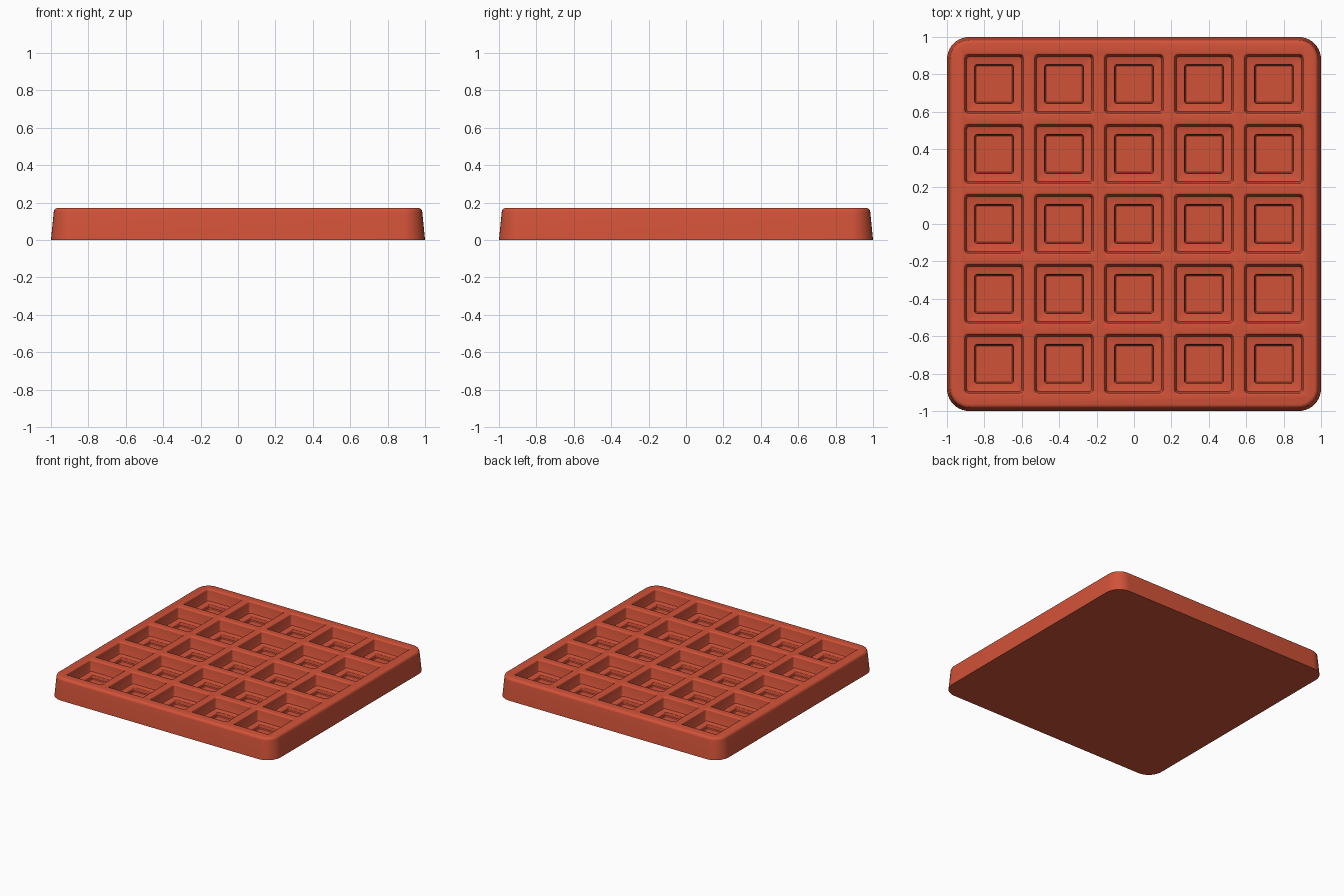
import bpy, bmesh, math

HEIGHT = 0.172
PITCH = 0.374

cube = bpy.data.objects.get("Cube")
if cube:
    bpy.data.objects.remove(cube)

mat = bpy.data.materials.new("terracotta_red")
mat.use_nodes = True
colour = (0.64, 0.085, 0.04, 1)
mat.diffuse_color = colour
mat.node_tree.nodes["Principled BSDF"].inputs["Base Color"].default_value = colour


def rounded_square(half, radius, steps):
    """Outline of a square with rounded corners, counter-clockwise."""
    points = []
    for corner in range(4):
        turn = corner * math.pi / 2
        middle = turn + math.pi / 4
        cx = math.copysign(half - radius, math.cos(middle))
        cy = math.copysign(half - radius, math.sin(middle))
        for i in range(steps + 1):
            a = turn + math.pi / 2 * i / steps
            points.append((cx + radius * math.cos(a), cy + radius * math.sin(a)))
    return points


def loft(bm, rings, steps, x=0, y=0):
    """Closed solid through (half size, corner radius, z) rings, bottom first."""
    loops = [[bm.verts.new((x + px, y + py, z)) for px, py in rounded_square(h, r, steps)]
             for h, r, z in rings]
    bm.faces.new(loops[0][::-1])
    bm.faces.new(loops[-1])
    for low, high in zip(loops, loops[1:]):
        for i in range(len(low)):
            j = (i + 1) % len(low)
            bm.faces.new((low[i], low[j], high[j], high[i]))


def make_object(name, bm):
    mesh = bpy.data.meshes.new(name)
    bm.to_mesh(mesh)
    bm.free()
    mesh.materials.append(mat)
    obj = bpy.data.objects.new(name, mesh)
    bpy.context.collection.objects.link(obj)
    return obj


def fillet(half, radius, z, size, convex):
    """Quarter-round rings: shoulder at the top edge, or flare at a pocket rim."""
    rings = []
    for i in range(5):
        a = math.pi / 2 * i / 4
        shift = size * (1 - math.cos(a))
        shift = -shift if convex else shift
        rings.append((half + shift, radius + shift, z - size + size * math.sin(a)))
    return rings


# Tapered slab with a rounded top edge
bm = bmesh.new()
loft(bm, [(1.0, 0.12, 0)] + fillet(0.985, 0.105, HEIGHT, 0.022, True), 10)
slab = make_object("waffle_slab", bm)

# Stepped pockets: small inner well, ledge, then the wide opening
inner_floor, ledge = 0.05, 0.08
pocket = [(0.096, 0.008, inner_floor), (0.102, 0.012, inner_floor + 0.006)]
pocket += fillet(0.104, 0.014, ledge, 0.006, False)
pocket += [(0.140, 0.012, ledge), (0.147, 0.016, ledge + 0.003), (0.150, 0.018, ledge + 0.010)]
pocket += fillet(0.155, 0.014, HEIGHT, 0.011, False)
pocket += [(0.166, 0.025, HEIGHT + 0.02)]
bm = bmesh.new()
for col in range(-2, 3):
    for row in range(-2, 3):
        loft(bm, pocket, 4, col * PITCH, row * PITCH)
cutter = make_object("pocket_cutter", bm)
cutter.hide_render = True

# Cut the pockets and finish the shading
cut = slab.modifiers.new("pockets", 'BOOLEAN')
cut.operation = 'DIFFERENCE'
cut.solver = 'EXACT'
cut.object = cutter
bpy.ops.object.select_all(action='DESELECT')
slab.select_set(True)
bpy.context.view_layer.objects.active = slab
bpy.ops.object.modifier_apply(modifier=cut.name)
bpy.data.objects.remove(cutter)
bpy.ops.object.shade_smooth_by_angle(angle=math.radians(35))
